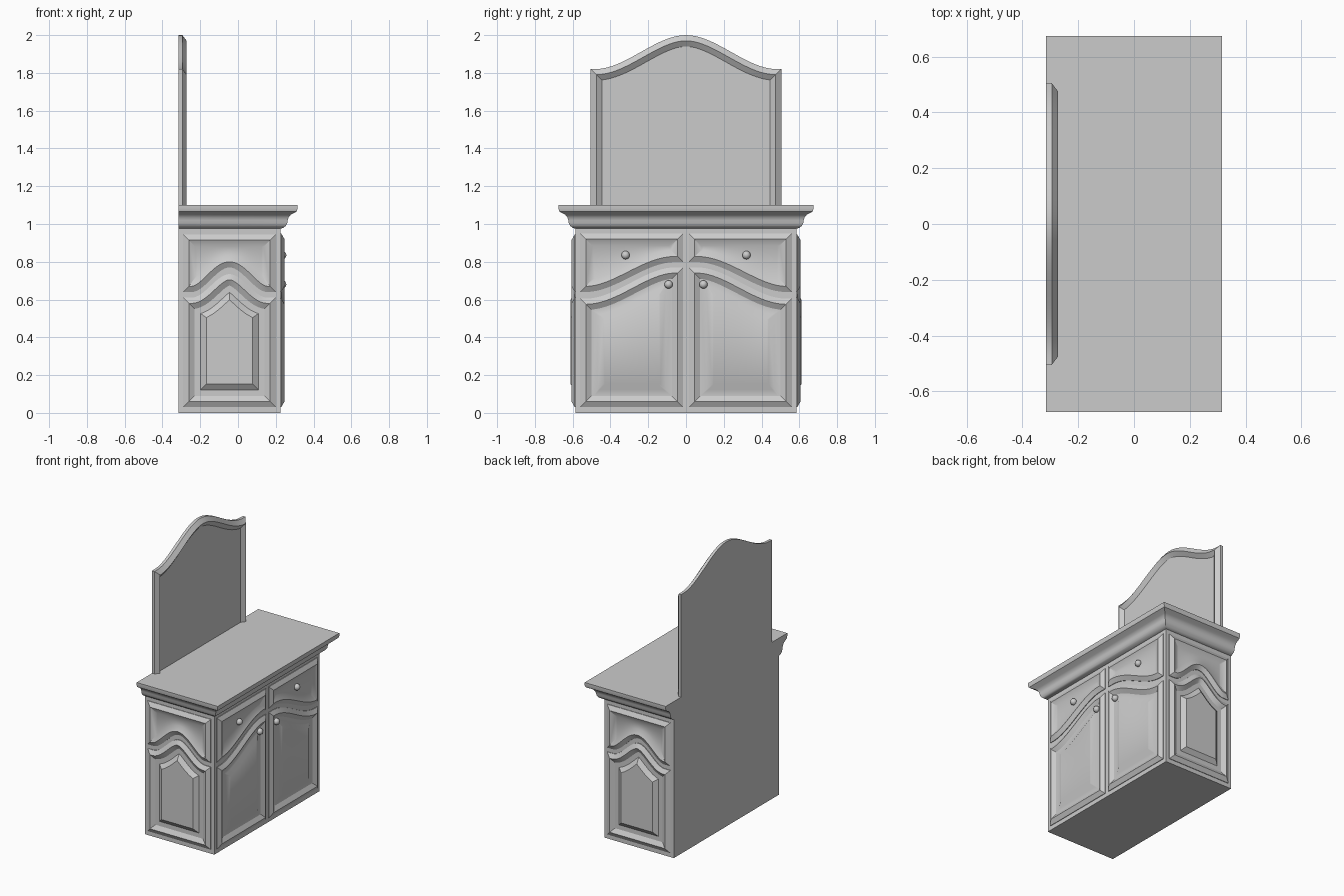
import bpy, bmesh, math
from mathutils import Matrix, Vector

if "Cube" in bpy.data.objects:
    bpy.data.objects.remove(bpy.data.objects["Cube"])

# Single plain material
GREY = (0.6, 0.6, 0.6, 1)
mat = bpy.data.materials.new("plain grey")
mat.use_nodes = True
mat.diffuse_color = GREY
mat.node_tree.nodes["Principled BSDF"].inputs["Base Color"].default_value = GREY

BACK, FRONT, SIDE = -0.315, 0.225, 0.585
SEG = 36


def finish(name, bm, smooth=True):
    bmesh.ops.recalc_face_normals(bm, faces=bm.faces)
    mesh = bpy.data.meshes.new(name)
    bm.to_mesh(mesh)
    bm.free()
    mesh.materials.append(mat)
    obj = bpy.data.objects.new(name, mesh)
    bpy.context.collection.objects.link(obj)
    if smooth:
        bpy.ops.object.select_all(action='DESELECT')
        obj.select_set(True)
        bpy.context.view_layer.objects.active = obj
        bpy.ops.object.shade_smooth_by_angle(angle=math.radians(30))
    return obj


def bridge(bm, a, b):
    n = len(a)
    for i in range(n):
        j = (i + 1) % n
        bm.faces.new((a[i], a[j], b[j], b[i]))


def flat(z):
    return lambda u: z


def ogee(z0, z1, u0, u1):
    """S-shaped edge that rises from z0 at u0 to z1 at u1."""
    def f(u):
        t = min(max((u - u0) / (u1 - u0), 0), 1)
        return z0 + (z1 - z0) * t * t * (3 - 2 * t)
    return f


def hump(z0, z1, centre, half):
    f = ogee(z0, z1, half, 0)
    return lambda u: f(abs(u - centre))


def inset_edge(f, u, d, sign):
    """Height of edge f moved by d at right angles to itself."""
    steps = [d * math.sin(math.pi * k / 40) for k in range(-20, 21)]
    heights = [sign * f(u + s) + math.sqrt(max(d * d - s * s, 0)) for s in steps]
    return sign * max(heights)


def panel(name, u0, u1, low, high, rings, place):
    """Moulded panel: nested outlines, each given as (inset, depth)."""
    bm = bmesh.new()
    loops = []
    for d, depth in rings:
        us = [u0 + d + (u1 - u0 - 2 * d) * i / SEG for i in range(SEG + 1)]
        pts = [(u, inset_edge(low, u, d, 1)) for u in us]
        pts += [(u, inset_edge(high, u, d, -1)) for u in reversed(us)]
        loops.append([bm.verts.new(place(u, z, depth)) for u, z in pts])
    for a, b in zip(loops, loops[1:]):
        bridge(bm, a, b)
    for loop in (loops[0], loops[-1]):
        for i in range(SEG):
            bm.faces.new((loop[i], loop[i + 1], loop[-2 - i], loop[-1 - i]))
    return finish(name, bm)


# Cabinet body
bm = bmesh.new()
size = Matrix.Diagonal((FRONT - BACK, 2 * SIDE, 1.0, 1))
bmesh.ops.create_cube(bm, size=1, matrix=Matrix.Translation(((FRONT + BACK) / 2, 0, 0.5)) @ size)
finish("cabinet_body", bm, False)

# Worktop with a moulded edge on three sides, flush at the back
profile = [(0, .975), (.015, .98), (.028, .99), (.036, 1.005), (.038, 1.02), (.043, 1.035),
           (.055, 1.05), (.075, 1.06), (.086, 1.067), (.09, 1.08), (.09, 1.1)]
bm = bmesh.new()
loops = []
for off, z in profile:
    x, y = FRONT + off, SIDE + off
    loops.append([bm.verts.new(p) for p in ((BACK, -y, z), (x, -y, z), (x, y, z), (BACK, y, z))])
for a, b in zip(loops, loops[1:]):
    bridge(bm, a, b)
bm.faces.new(loops[0])
bm.faces.new(loops[-1])
finish("worktop", bm)

# Section shapes of the mouldings
DRAWER = [(0, -.005), (0, .004), (.03, .021), (.065, .003)]
DOOR = [(0, -.005), (0, .004), (.03, .021), (.06, .003), (.092, .003), (.122, .02)]
SIDE_DOOR = DOOR[:-1] + [(.122, .026)]

# Front drawers, doors and knobs, and the side panels, in mirrored pairs
for s, label in ((1, "left"), (-1, "right")):
    def on_front(u, z, d):
        return (FRONT + d, s * u, z)

    def on_side(u, z, d):
        return (u, s * (SIDE + d), z)

    panel(label + "_drawer", 0.015, 0.56, ogee(.64, .798, .53, .06), flat(.95), DRAWER, on_front)
    panel(label + "_door", 0.015, 0.56, flat(.03), ogee(.605, .77, .53, .06), DOOR, on_front)
    panel(label + "_side_upper_panel", -.29, .2, hump(.64, .77, -.045, .2), flat(.945),
          DRAWER, on_side)
    panel(label + "_side_lower_panel", -.29, .2, flat(.03), hump(.61, .735, -.045, .2),
          SIDE_DOOR, on_side)

    for part, u, z in (("drawer", .32, .835), ("door", .092, .68)):
        bm = bmesh.new()
        bmesh.ops.create_uvsphere(bm, u_segments=16, v_segments=10, radius=.022,
                                  matrix=Matrix.Translation(Vector(on_front(u, z, .009))))
        finish(label + "_" + part + "_knob", bm)

# Arched back board with a raised frame that runs down into the worktop
FRAME = [(0, 0), (0, .02), (.03, .043), (.06, .022)]
panel("back_board", -.505, .505, flat(1.035), hump(1.82, 2.0, 0, .48), FRAME,
      lambda u, z, d: (BACK + d, u, z))
